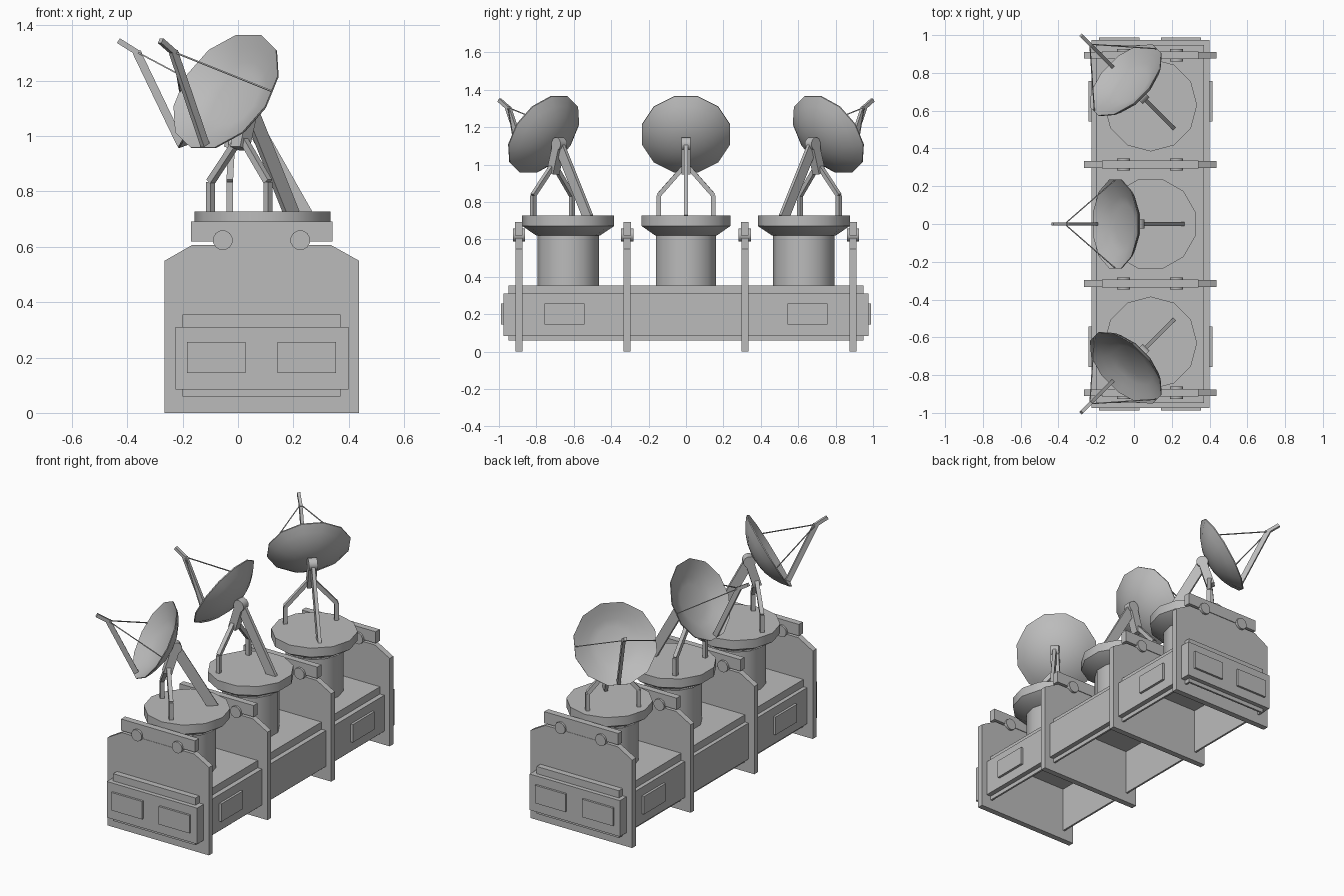
import bpy
import bmesh
import math
from mathutils import Matrix, Vector

cube = bpy.data.objects.get("Cube")
if cube:
    bpy.data.objects.remove(cube, do_unlink=True)

grey = bpy.data.materials.new("plain grey")
grey.use_nodes = True
COLOUR = (0.5, 0.5, 0.5, 1)
grey.diffuse_color = COLOUR
grey.node_tree.nodes["Principled BSDF"].inputs["Base Color"].default_value = COLOUR


def finish(name, bm, matrix=Matrix(), smooth=False):
    bmesh.ops.recalc_face_normals(bm, faces=bm.faces)
    mesh = bpy.data.meshes.new(name)
    bm.to_mesh(mesh)
    bm.free()
    mesh.materials.append(grey)
    obj = bpy.data.objects.new(name, mesh)
    bpy.context.collection.objects.link(obj)
    obj.matrix_world = matrix
    if smooth:
        bpy.ops.object.select_all(action="DESELECT")
        obj.select_set(True)
        bpy.context.view_layer.objects.active = obj
        bpy.ops.object.shade_smooth_by_angle(angle=math.radians(35))
    return obj


def add_box(bm, xs, ys, zs):
    lo, hi = Vector((xs[0], ys[0], zs[0])), Vector((xs[1], ys[1], zs[1]))
    m = Matrix.Translation((lo + hi) / 2) @ Matrix.Diagonal((*(hi - lo), 1))
    bmesh.ops.create_cube(bm, size=1, matrix=m)


def box(name, xs, ys, zs):
    bm = bmesh.new()
    add_box(bm, xs, ys, zs)
    return finish(name, bm)


def frame(name, xs, ys, zs, t):
    """Four upright walls, open above and below."""
    bm = bmesh.new()
    for x0, x1 in ((xs[0], xs[0] + t), (xs[1] - t, xs[1])):
        add_box(bm, (x0, x1), ys, zs)
    for y0, y1 in ((ys[0], ys[0] + t), (ys[1] - t, ys[1])):
        add_box(bm, (xs[0] + t, xs[1] - t), (y0, y1), zs)
    return finish(name, bm)


def add_rod(bm, a, b, wide, thick):
    """Box bar from a to b; thick runs sideways, wide across it."""
    a, b = Vector(a), Vector(b)
    d = (b - a).normalized()
    side = Vector((0, 1, 0)) - d * d.y
    side.normalize()
    up = d.cross(side)
    rot = Matrix((up, side, d)).transposed().to_4x4()
    m = Matrix.Translation((a + b) / 2) @ rot
    bmesh.ops.create_cube(bm, size=1, matrix=m @ Matrix.Diagonal((wide, thick, (b - a).length, 1)))


def rod(name, a, b, wide, thick, matrix):
    bm = bmesh.new()
    add_rod(bm, a, b, wide, thick)
    return finish(name, bm, matrix)


def lathe(name, profile, matrix, sides=12):
    """Revolve (radius, height) points around local z."""
    bm = bmesh.new()
    rings = []
    for r, z in profile:
        if r == 0:
            rings.append([bm.verts.new((0, 0, z))])
            continue
        angles = [math.tau * (i + 0.5) / sides for i in range(sides)]
        rings.append([bm.verts.new((r * math.cos(a), r * math.sin(a), z)) for a in angles])
    for p, q in zip(rings, rings[1:]):
        for i in range(sides):
            j = (i + 1) % sides
            if len(p) == 1:
                bm.faces.new((p[0], q[i], q[j]))
            elif len(q) == 1:
                bm.faces.new((p[i], p[j], q[0]))
            else:
                bm.faces.new((p[i], p[j], q[j], q[i]))
    return finish(name, bm, matrix, smooth=True)


def disc_y(name, x, y, z, r, depth, matrix=Matrix(), sides=12):
    """Cylinder lying along y."""
    turn = Matrix.Translation((x, y, z)) @ Matrix.Rotation(math.pi / 2, 4, "X")
    h = depth / 2
    return lathe(name, [(0, -h), (r, -h), (r, h), (0, h)], matrix @ turn, sides)


# Hollow base: walls, roof and raised belt
frame("base_walls", (-0.2, 0.37), (-0.948, 0.948), (0.06, 0.34), 0.012)
box("base_roof", (-0.2, 0.37), (-0.948, 0.948), (0.34, 0.355))
frame("base_belt", (-0.225, 0.4), (-0.975, 0.975), (0.085, 0.31), 0.03)

# Raised access panels
for s in (-1, 1):
    for x0, x1 in ((-0.185, 0.028), (0.143, 0.355)):
        box("end_panel", (x0, x1), sorted((s * 0.97, s * 0.988)), (0.145, 0.257))
    ys = sorted((s * 0.543, s * 0.757))
    box("left_panel", (0.395, 0.415), ys, (0.145, 0.257))
    box("right_panel", (-0.24, -0.22), ys, (0.145, 0.257))

# Bulkheads with clipped corners, top bar and rollers
outline = [(-0.265, 0), (0.437, 0), (0.437, 0.55), (0.335, 0.607), (-0.165, 0.607), (-0.265, 0.55)]
for y in (-0.893, -0.315, 0.315, 0.893):
    bm = bmesh.new()
    face = bm.faces.new([bm.verts.new((x, y - 0.018, z)) for x, z in outline])
    out = bmesh.ops.extrude_face_region(bm, geom=[face])
    moved = [v for v in out["geom"] if isinstance(v, bmesh.types.BMVert)]
    bmesh.ops.translate(bm, verts=moved, vec=(0, 0.036, 0))
    finish("bulkhead", bm)
    box("top_bar", (-0.17, 0.342), (y - 0.02, y + 0.02), (0.62, 0.692))
    box("bar_spacer", (-0.055, 0.225), (y - 0.016, y + 0.016), (0.6, 0.625))
    for x in (-0.055, 0.225):
        disc_y("roller", x, y, 0.624, 0.036, 0.066)

# Three dish turrets, built around the turntable axis
RIM, TILT = 0.243, math.radians(60)
for y, yaw in ((-0.63, 45), (0, 0), (0.63, -45)):
    place = Matrix.Translation((0.088, y, 0)) @ Matrix.Rotation(math.radians(yaw), 4, "Z")
    lathe("drum", [(0, 0.35), (0.165, 0.35), (0.165, 0.63), (0, 0.63)], place)
    lathe("turntable", [(0, 0.622), (0.172, 0.622), (0.246, 0.672), (0.246, 0.728), (0, 0.728)], place)

    # Forked legs, head and rear brace
    bm = bmesh.new()
    for s in (-1, 1):
        foot, knee, top = (-0.118, s * 0.147, 0.72), (-0.118, s * 0.147, 0.835), (-0.11, s * 0.015, 0.985)
        add_rod(bm, foot, knee, 0.024, 0.024)
        add_rod(bm, knee, top, 0.024, 0.024)
    finish("fork_legs", bm, place)
    rod("neck", (-0.115, 0, 0.955), (-0.068, 0, 1.11), 0.05, 0.05, place)
    disc_y("head", -0.068, 0, 1.11, 0.036, 0.05, place)
    rod("rear_brace", (-0.068, 0, 1.105), (0.153, 0, 0.715), 0.06, 0.02, place)

    # Dish bowl with flat inner plate
    aim = place @ Matrix.Translation((-0.188, 0, 1.163)) @ Matrix.Rotation(-TILT, 4, "Y")
    bowl = [(0, -0.062), (0.105, -0.062), (0.15, -0.047), (0.2, -0.024), (RIM, 0)]
    back = [(RIM, -0.006), (0.2, -0.04), (0.15, -0.068), (0.1, -0.087), (0.05, -0.097), (0, -0.1)]
    lathe("dish", bowl + back, aim)

    # Feed arm, feed horn and guy wires
    knee = (-0.455, 0, 1.305)
    rod("feed_arm", (-0.293, 0, 0.968), knee, 0.03, 0.018, place)
    rod("feed_horn", (-0.44, 0, 1.295), (-0.52, 0, 1.345), 0.02, 0.018, place)
    for s in (-1, 1):
        rod("guy_wire", knee, (-0.188, s * 0.233, 1.163), 0.005, 0.005, place)
